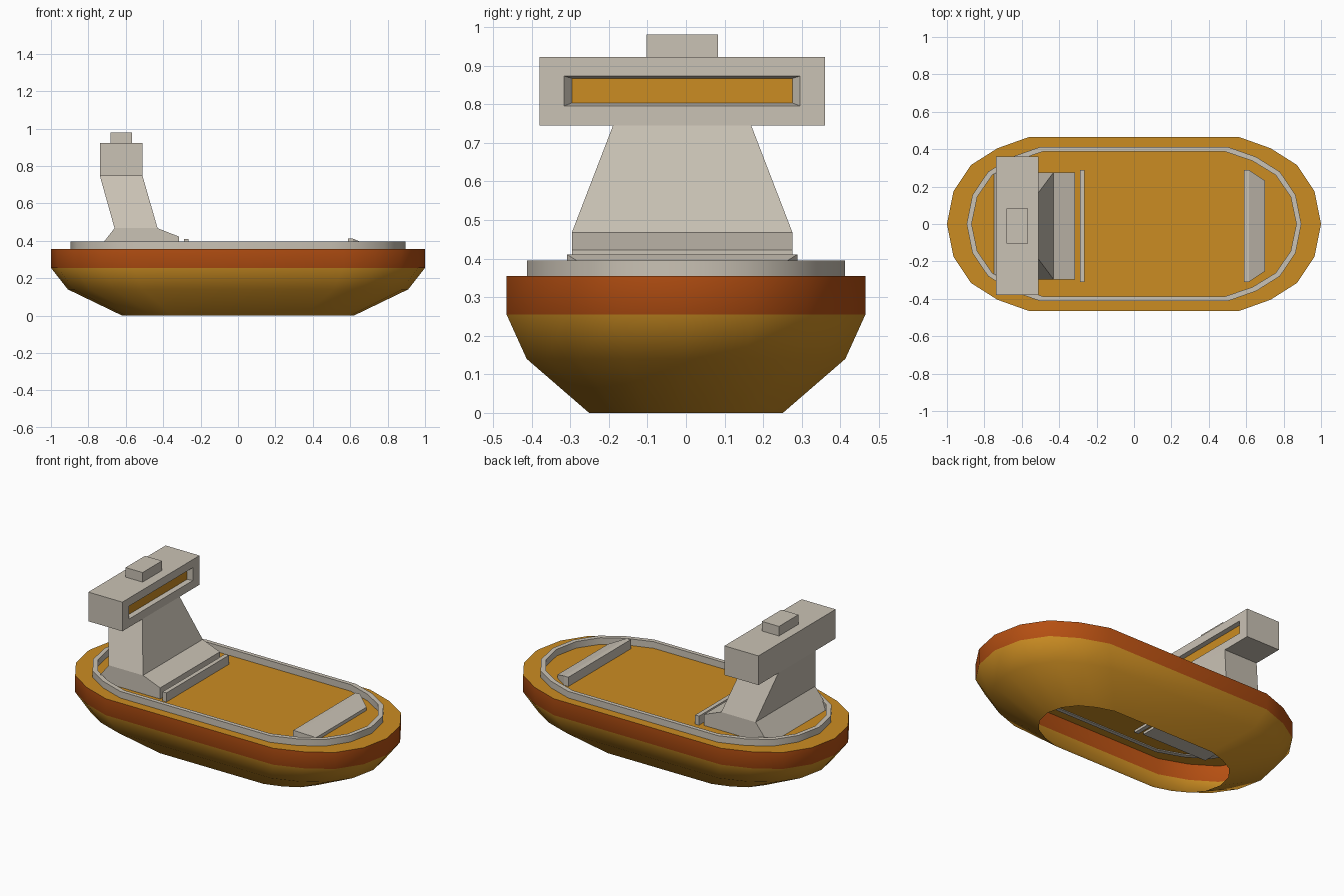
import bpy, bmesh, math

if "Cube" in bpy.data.objects:
    bpy.data.objects.remove(bpy.data.objects["Cube"])


def material(name, rgb):
    m = bpy.data.materials.new(name)
    m.diffuse_color = (*rgb, 1)
    m.use_nodes = True
    m.node_tree.nodes["Principled BSDF"].inputs["Base Color"].default_value = m.diffuse_color
    return m


YELLOW = material("yellow", (0.60, 0.265, 0.016))
ORANGE = material("orange", (0.46, 0.078, 0.006))
GREY = material("warm_grey", (0.59, 0.54, 0.46))
YC = -0.01  # the fittings sit slightly off the centre line


def finish(name, bm, mats, smooth=False):
    bmesh.ops.recalc_face_normals(bm, faces=bm.faces)
    me = bpy.data.meshes.new(name)
    bm.to_mesh(me)
    bm.free()
    for m in mats:
        me.materials.append(m)
    ob = bpy.data.objects.new(name, me)
    bpy.context.collection.objects.link(ob)
    if smooth:
        bpy.ops.object.select_all(action='DESELECT')
        ob.select_set(True)
        bpy.context.view_layer.objects.active = ob
        bpy.ops.object.shade_smooth_by_angle(angle=math.radians(40))
    return ob


def loft(rings, cap_start=True, cap_end=True, closed=False):
    """Skin a series of point rings with quads."""
    bm = bmesh.new()
    vs = [[bm.verts.new(p) for p in r] for r in rings]
    n = len(vs[0])
    pairs = list(zip(vs, vs[1:]))
    if closed:
        pairs.append((vs[-1], vs[0]))
    for a, b in pairs:
        for i in range(n):
            j = (i + 1) % n
            bm.faces.new((a[i], a[j], b[j], b[i]))
    if cap_start:
        bm.faces.new(vs[0])
    if cap_end:
        bm.faces.new(vs[-1])
    return bm


def outline(sx, sy, z):
    """Rounded 18-sided deck outline, mirrored from one quadrant."""
    q = [(1, 0), (0.965, 0.175), (0.872, 0.315), (0.73, 0.405), (0.562, 0.465)]
    half = q + [(-x, y) for x, y in reversed(q)]
    pts = half + [(x, -y) for x, y in reversed(half[1:-1])]
    return [(x * sx, y * sy, z) for x, y in pts]


def rect(x0, x1, y, z):
    return [(x0, YC - y, z), (x1, YC - y, z), (x1, YC + y, z), (x0, YC + y, z)]


def box(name, x0, x1, y, z0, z1):
    return finish(name, loft([rect(x0, x1, y, z0), rect(x0, x1, y, z1)]), [GREY])


# hull: open underneath, orange band above the yellow bottom, yellow deck
hull = loft([outline(0.62, 0.54, 0), outline(0.91, 0.888, 0.14),
             outline(1, 1, 0.255), outline(1, 1, 0.355)], cap_start=False)
for f in hull.faces:
    c = f.calc_center_median()
    f.material_index = 1 if 0.255 < c.z < 0.35 else 0
finish("hull", hull, [YELLOW, ORANGE], smooth=True)

# raised rail around the deck
finish("deck_rail", loft([outline(0.895, 0.885, 0.35), outline(0.895, 0.885, 0.395),
                          outline(0.868, 0.832, 0.395), outline(0.868, 0.832, 0.35)],
                         False, False, closed=True), [GREY], smooth=True)

# tower foot: side profile extruded across the deck
prof = [(-0.76, 0.34), (-0.315, 0.34), (-0.315, 0.422), (-0.43, 0.467), (-0.66, 0.467)]
finish("tower_foot", loft([[(x, YC + y, z) for x, z in prof]
                           for y in (-0.286, 0.286)]), [GREY])

# leaning, tapering tower
finish("tower", loft([rect(-0.66, -0.43, 0.286, 0.467),
                      rect(-0.738, -0.51, 0.179, 0.745)], False, False), [GREY])

# cabin with a recessed window in its forward face
def upright(x, y, z0, z1):
    return [(x, YC - y, z0), (x, YC + y, z0), (x, YC + y, z1), (x, YC - y, z1)]


cabin = loft([upright(-0.738, 0.37, 0.745, 0.922), upright(-0.51, 0.37, 0.745, 0.922),
              upright(-0.51, 0.306, 0.795, 0.873), upright(-0.535, 0.286, 0.803, 0.867)])
cabin.faces.ensure_lookup_table()
cabin.faces[-1].material_index = 1
finish("cabin", cabin, [GREY, YELLOW])

box("roof_block", -0.682, -0.568, 0.093, 0.922, 0.98)
box("deck_bar", -0.29, -0.264, 0.299, 0.34, 0.41)

# bow wedge: tapers in plan and slopes down toward the bow
plan = [(0.587, -0.299, 0.411), (0.615, -0.299, 0.411), (0.70, -0.242, 0.375),
        (0.70, 0.242, 0.375), (0.615, 0.299, 0.411), (0.587, 0.299, 0.411)]
wedge = loft([[(x, YC + y, 0.345) for x, y, z in plan],
              [(x, YC + y, z) for x, y, z in plan]], cap_end=False)
wedge.verts.ensure_lookup_table()
t = wedge.verts[6:12]
wedge.faces.new((t[0], t[1], t[4], t[5]))
wedge.faces.new((t[1], t[2], t[3], t[4]))
finish("bow_wedge", wedge, [GREY])
